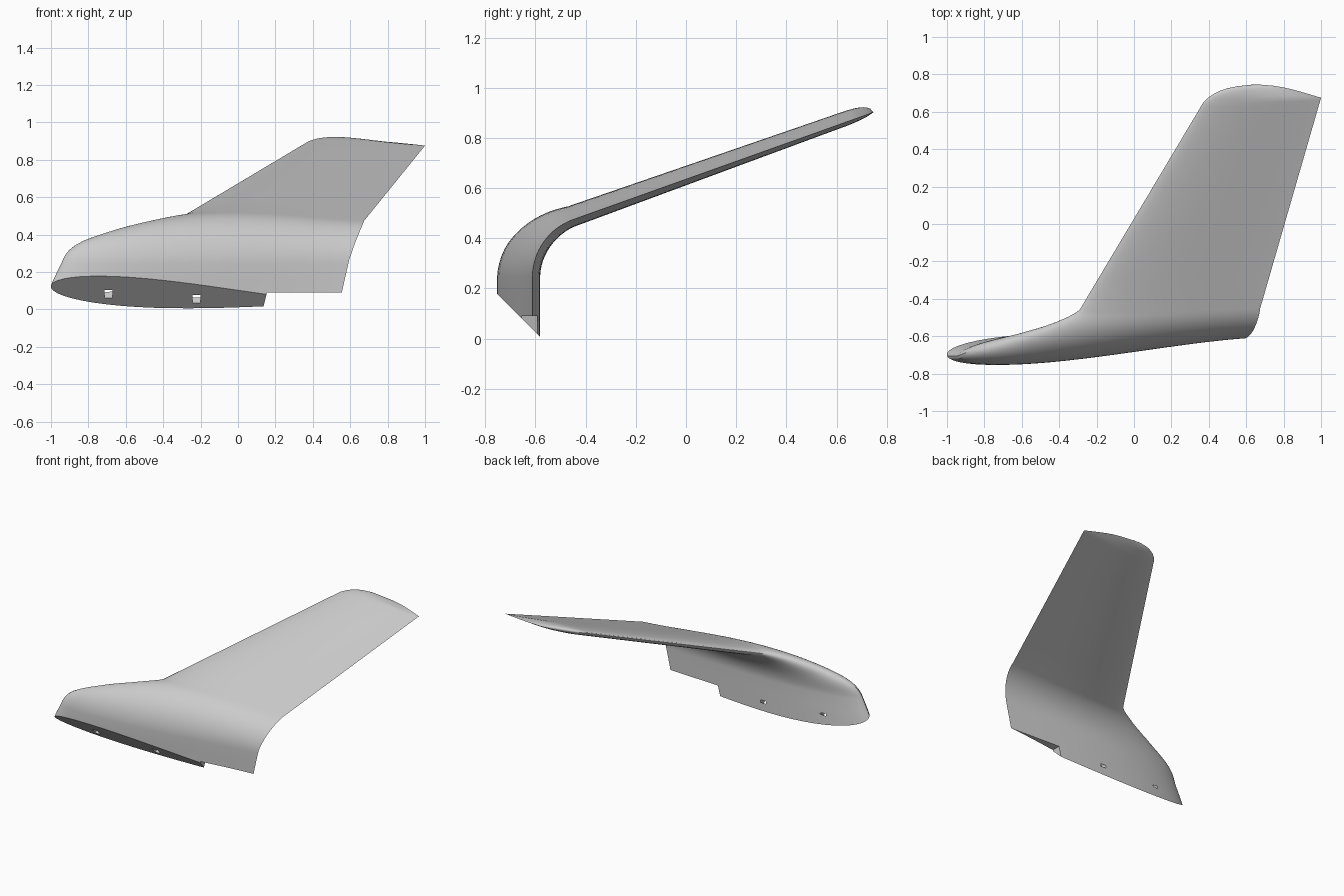
import bpy, bmesh
from math import sin, cos, pi, radians, atan
from mathutils import Matrix

cube = bpy.data.objects.get("Cube")
if cube:
    bpy.data.objects.remove(cube)

grey = bpy.data.materials.new("plain grey")
grey.use_nodes = True
grey.diffuse_color = (0.6, 0.6, 0.6, 1)
grey.node_tree.nodes["Principled BSDF"].inputs["Base Color"].default_value = (0.6, 0.6, 0.6, 1)


def new_object(name, bm):
    bmesh.ops.recalc_face_normals(bm, faces=bm.faces)
    mesh = bpy.data.meshes.new(name)
    bm.to_mesh(mesh)
    bm.free()
    mesh.materials.append(grey)
    obj = bpy.data.objects.new(name, mesh)
    bpy.context.scene.collection.objects.link(obj)
    return obj


# Path of the trailing edge: upright, then an arc, then a sloping blade
FOOT_Y, ARC_Z, RADIUS = -0.612, 0.245, 0.244
SLOPE = 0.357
TURN = pi / 2 - atan(SLOPE)
ARC_Y = FOOT_Y + RADIUS
ROOT_Y = ARC_Y - RADIUS * cos(TURN)
ROOT_Z = ARC_Z + RADIUS * sin(TURN)
HALF = 26


def camber(u):
    return 0.093 * (1 - u) ** 1.5


def thickness(u):
    foil = 0.297 * u ** 0.5 - 0.126 * u - 0.352 * u**2 + 0.284 * u**3 - 0.104 * u**4
    return 0.77 * foil * (1 - 0.5 * u**3)


def section(y, z, angle, lead, trail, bend, thick):
    """One closed foil outline, from trailing edge over the nose and back."""
    points = []
    for i in range(2 * HALF):
        u = 0.5 + 0.5 * cos(pi * i / HALF)
        side = 0 if i in (0, HALF) else (1 if i < HALF else -1)
        off = bend * camber(u) + side * thick * thickness(u)
        points.append((lead + u * (trail - lead), y - cos(angle) * off, z + sin(angle) * off))
    return points


def spline(values, f):
    """Smooth curve through evenly spaced values."""
    n = len(values) - 1
    k = min(int(f * n), n - 1)
    t = f * n - k
    a, b, c, d = (values[max(0, min(n, k + j))] for j in (-1, 0, 1, 2))
    return b + 0.5 * t * (c - a + t * (2*a - 5*b + 4*c - d + t * (3 * (b - c) + d - a)))


rings = []
# Upright foot
for z in (-0.12, 0.0, 0.08, 0.16):
    rings.append(section(FOOT_Y, z, 0, -1 + 0.43 * (z - 0.13), 0.555 + 0.22 * (z - 0.09), 1, 1))

# Bend
lead_x = (-0.945, -0.87, -0.66, -0.44, -0.29)
trail_x = (0.59, 0.613, 0.638, 0.66, 0.675)
bends = (1, 0.87, 0.62, 0.4, 0.25)
thicks = (1, 0.95, 0.82, 0.67, 0.54)
for k in range(17):
    f = k / 16
    a = f * TURN
    rings.append(section(ARC_Y - RADIUS * cos(a), ARC_Z + RADIUS * sin(a), a,
                         *(spline(v, f) for v in (lead_x, trail_x, bends, thicks))))

# Blade and rounded tip: y, leading x, trailing x, camber, thickness
blade = [(ROOT_Y + (0.64 - ROOT_Y) * k / 6, -0.29 + 0.65 * k / 6, 0.675 + 0.315 * k / 6,
          0.25, 0.54 - 0.18 * k / 6) for k in range(1, 7)]
tip = [(0.66, 0.372, 0.996, 0.25, 0.35), (0.675, 0.387, 1.0, 0.25, 0.33),
       (0.69, 0.406, 0.95, 0.25, 0.31), (0.705, 0.43, 0.9, 0.24, 0.28),
       (0.72, 0.463, 0.845, 0.22, 0.23), (0.73, 0.495, 0.8, 0.2, 0.18),
       (0.74, 0.55, 0.74, 0.15, 0.11), (0.747, 0.65, 0.65, 0, 0)]
for y, lead, trail, bend, thick in blade + tip:
    rings.append(section(y, ROOT_Z + SLOPE * (y - ROOT_Y), TURN, lead, trail, bend, thick))

# Loft the fin
bm = bmesh.new()
loops = [[bm.verts.new(p) for p in ring] for ring in rings]
for low, high in zip(loops, loops[1:]):
    for i in range(2 * HALF):
        j = (i + 1) % (2 * HALF)
        bm.faces.new((low[i], low[j], high[j], high[i]))
bm.faces.new(loops[0])
bmesh.ops.remove_doubles(bm, verts=bm.verts, dist=0.0002)
fin = new_object("fin", bm)


def prism(name, outline, axis, low, high):
    """Extrude an outline along x (yz outline) or y (xz outline)."""
    bm = bmesh.new()
    place = (lambda p: (low, *p)) if axis == "x" else (lambda p: (p[0], low, p[1]))
    face = bm.faces.new([bm.verts.new(place(p)) for p in outline])
    grown = bmesh.ops.extrude_face_region(bm, geom=[face])["geom"]
    move = (high - low, 0, 0) if axis == "x" else (0, high - low, 0)
    bmesh.ops.translate(bm, vec=move, verts=[v for v in grown if isinstance(v, bmesh.types.BMVert)])
    return new_object(name, bm)


def socket(name, x, y):
    """Box sunk square into the slanted foot."""
    bm = bmesh.new()
    bmesh.ops.create_cube(bm, size=1, matrix=Matrix.Translation((x, y, -0.575 - y))
                          @ Matrix.Rotation(radians(-45), 4, "X")
                          @ Matrix.Diagonal((0.044, 0.06, 0.11, 1)))
    return new_object(name, bm)


# Slanted foot, rear step and two sockets
cutters = [
    prism("foot_cutter", [(-0.9, 0.325), (-0.4, -0.175), (-0.4, -0.5), (-0.9, -0.5)], "x", -1.5, 1.2),
    prism("step_cutter", [(0.155, 0.09), (1.2, 0.09), (1.2, -0.4), (0.03, -0.4)], "y", -1, 0),
    socket("front_socket_cutter", -0.692, -0.658),
    socket("rear_socket_cutter", -0.222, -0.632),
]
bpy.context.view_layer.objects.active = fin
fin.select_set(True)
for cutter in cutters:
    mod = fin.modifiers.new(cutter.name, "BOOLEAN")
    mod.operation = "DIFFERENCE"
    mod.solver = "EXACT"
    mod.object = cutter
    bpy.ops.object.modifier_apply(modifier=mod.name)
for cutter in cutters:
    bpy.data.objects.remove(cutter)
bpy.ops.object.shade_smooth_by_angle(angle=radians(30))
